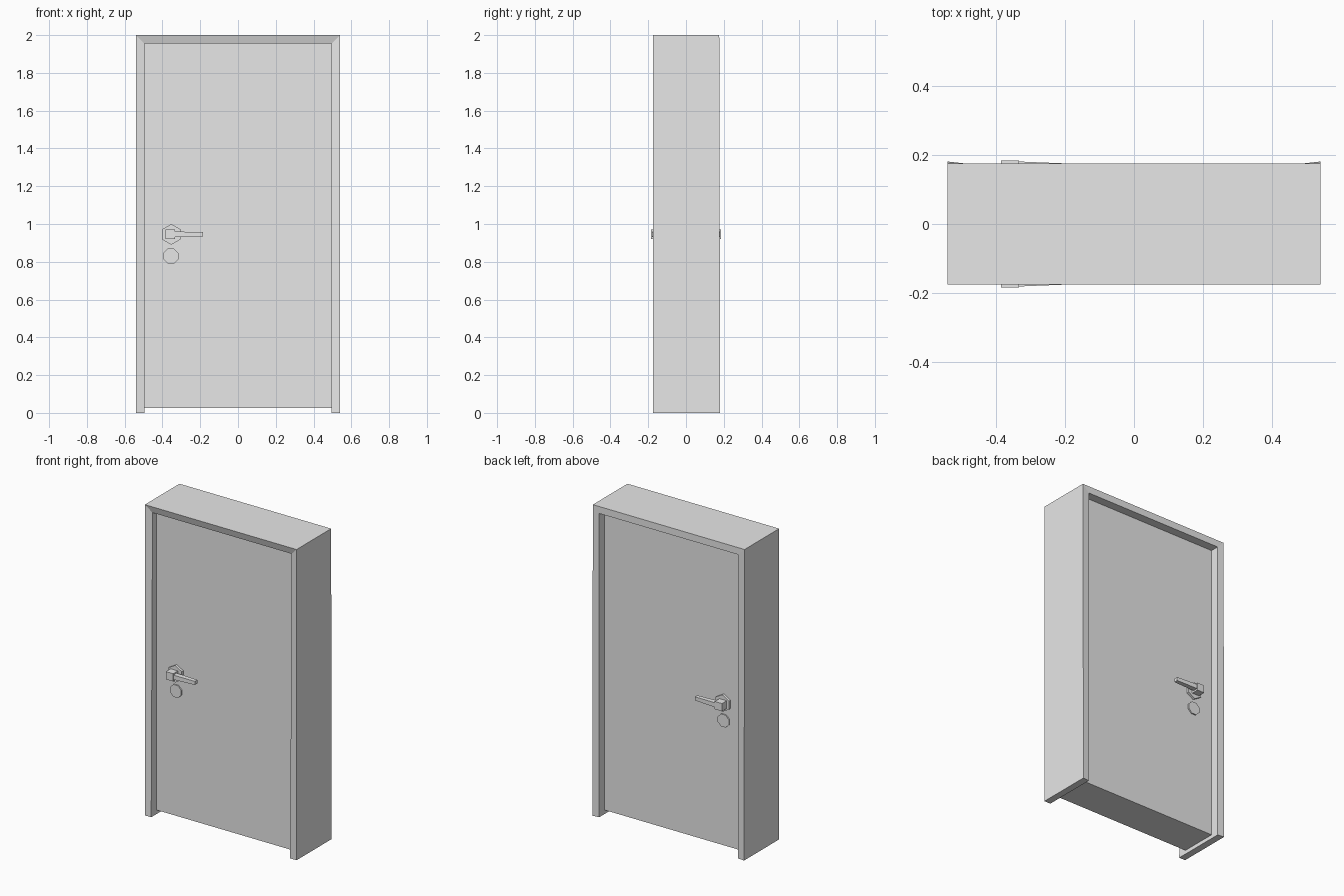
import bpy, bmesh
from math import pi, sin, cos

cube = bpy.data.objects.get("Cube")
if cube:
    bpy.data.objects.remove(cube, do_unlink=True)

grey = bpy.data.materials.new("plain grey")
grey.use_nodes = True
grey.diffuse_color = (0.8, 0.8, 0.8, 1)
grey.node_tree.nodes["Principled BSDF"].inputs["Base Color"].default_value = (0.8, 0.8, 0.8, 1)


def loft(name, rings):
    """Skin a row of matching closed rings and cap both ends."""
    bm = bmesh.new()
    loops = [[bm.verts.new(p) for p in ring] for ring in rings]
    for a, b in zip(loops, loops[1:]):
        for i in range(len(a)):
            j = (i + 1) % len(a)
            bm.faces.new((a[i], a[j], b[j], b[i]))
    bm.faces.new(loops[0])
    bm.faces.new(loops[-1])
    bmesh.ops.recalc_face_normals(bm, faces=bm.faces)
    mesh = bpy.data.meshes.new(name)
    bm.to_mesh(mesh)
    bm.free()
    mesh.materials.append(grey)
    obj = bpy.data.objects.new(name, mesh)
    bpy.context.collection.objects.link(obj)
    return obj


def rect_x(x, y0, y1, z0, z1):
    return [(x, y0, z0), (x, y1, z0), (x, y1, z1), (x, y0, z1)]


def box(name, x0, x1, y0, y1, z0, z1):
    return loft(name, [rect_x(x, y0, y1, z0, z1) for x in (x0, x1)])


def disc(name, x, z, radius, sides, y0, y1, turn):
    angles = [turn + 2 * pi * i / sides for i in range(sides)]
    return loft(name, [[(x + radius * cos(a), y, z + radius * sin(a))
                        for a in angles] for y in (y0, y1)])


# Mitred door frame: its head slopes inwards at the front,
# and the feet flare a touch at the back
W, T, D = 0.54, 0.045, 0.176


def frame_ring(side, z, inner_z, front_in, back_out):
    outer, inner = side * W, side * (W - T)
    return [(outer, -D, z), (outer, back_out, z),
            (inner, D, inner_z), (inner, front_in, inner_z)]


foot = (0, 0, -D, D + 0.005)
head = (2, 2 - T, -D + 0.014, D)
loft("door_frame", [frame_ring(-1, *foot), frame_ring(-1, *head),
                    frame_ring(1, *head), frame_ring(1, *foot)])

# Door leaf
FACE = 0.12
box("door_leaf", T - W, W - T, -FACE, FACE, 0.025, 2 - T)

# Handle set on each side
for label, s in (("front", -1), ("back", 1)):
    disc(label + "_handle_rosette", -0.353, 0.945, 0.055, 6,
         s * FACE, s * 0.136, pi / 2)
    disc(label + "_lock_cover", -0.355, 0.83, 0.043, 8,
         s * FACE, s * 0.128, pi / 8)
    box(label + "_handle_stem", -0.385, -0.333,
        s * FACE, s * 0.184, 0.92, 0.97)
    loft(label + "_handle_lever", [
        rect_x(-0.333, s * 0.147, s * 0.181, 0.931, 0.96),
        rect_x(-0.185, s * 0.15, s * 0.175, 0.934, 0.957)])
